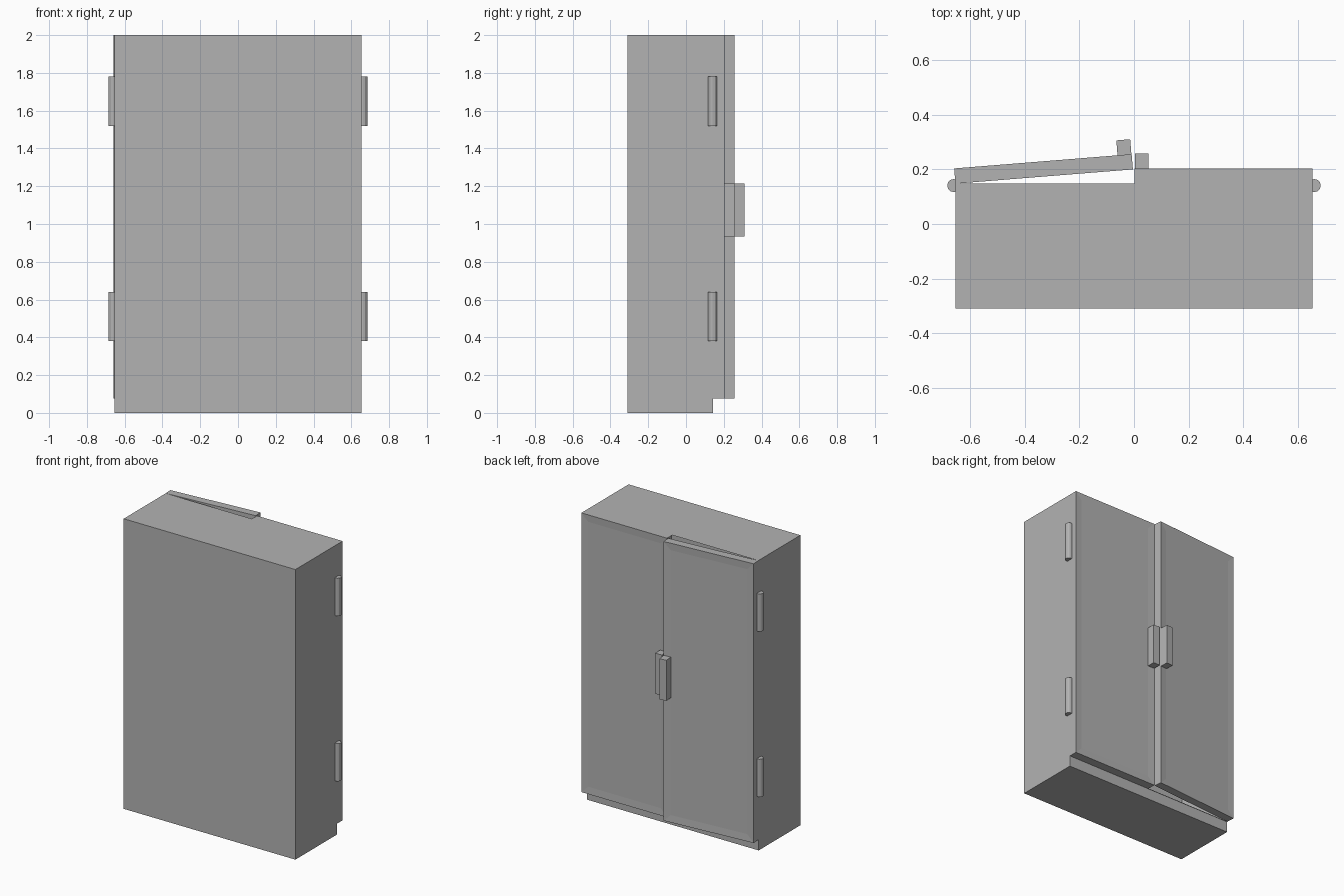
import bpy, bmesh
from math import asin
from mathutils import Matrix, Vector

cube = bpy.data.objects.get("Cube")
if cube:
    bpy.data.objects.remove(cube, do_unlink=True)

# Single grey paint
grey = bpy.data.materials.new("grey paint")
grey.use_nodes = True
grey.diffuse_color = (0.45, 0.45, 0.45, 1)
grey.node_tree.nodes["Principled BSDF"].inputs["Base Color"].default_value = grey.diffuse_color

HALF, BACK, FRONT = 0.655, -0.31, 0.148
DOOR_T, DOOR_Z, TOP = 0.056, 0.075, 2.0
HINGE_R = 0.024


def finish(name, bm, matrix=Matrix()):
    mesh = bpy.data.meshes.new(name)
    bm.transform(matrix)
    bmesh.ops.recalc_face_normals(bm, faces=bm.faces)
    bm.to_mesh(mesh)
    bm.free()
    mesh.materials.append(grey)
    obj = bpy.data.objects.new(name, mesh)
    bpy.context.collection.objects.link(obj)
    return obj


def box(lo, hi):
    lo, hi = Vector(lo), Vector(hi)
    bm = bmesh.new()
    bmesh.ops.create_cube(bm, size=1)
    bmesh.ops.scale(bm, vec=hi - lo, verts=bm.verts)
    bmesh.ops.translate(bm, vec=(lo + hi) / 2, verts=bm.verts)
    return bm


def recess(bm, margin, depth):
    """Inset the +y face and push it inwards."""
    face = max(bm.faces, key=lambda f: f.calc_center_median().y)
    bmesh.ops.inset_region(bm, faces=[face], thickness=margin)
    bmesh.ops.translate(bm, vec=(0, -depth, 0), verts=face.verts)


# Hollow carcass and the kick base under the doors
bm = box((-HALF, BACK, DOOR_Z), (HALF, FRONT, TOP))
recess(bm, 0.04, 0.42)
finish("carcass", bm)
finish("kick_base", box((-HALF, BACK, 0), (HALF, FRONT - 0.004, DOOR_Z)))

# Doors with shallow panels and block handles, built from the hinge edge
for side, name, angle in ((1, "left", 0), (-1, "right", asin(0.08))):
    place = Matrix.Translation((side * HALF, FRONT, 0)) @ Matrix.Rotation(angle, 4, "Z")
    place = place @ Matrix.Diagonal((-side, 1, 1, 1))
    bm = box((0, 0, DOOR_Z), (HALF - 0.002, DOOR_T, TOP))
    recess(bm, 0.07, 0.003)
    finish(name + "_door", bm, place)
    finish(name + "_handle", box((HALF - 0.054, DOOR_T, 0.935),
                                 (HALF - 0.003, DOOR_T + 0.055, 1.215)), place)

    # Hinge barrels
    for level, z in (("lower", 0.51), ("upper", 1.65)):
        bm = bmesh.new()
        bmesh.ops.create_cone(bm, cap_ends=True, segments=12, radius1=HINGE_R,
                              radius2=HINGE_R, depth=0.26)
        finish(f"{name}_{level}_hinge", bm,
               Matrix.Translation((side * (HALF + 0.006), FRONT - 0.007, z)))
